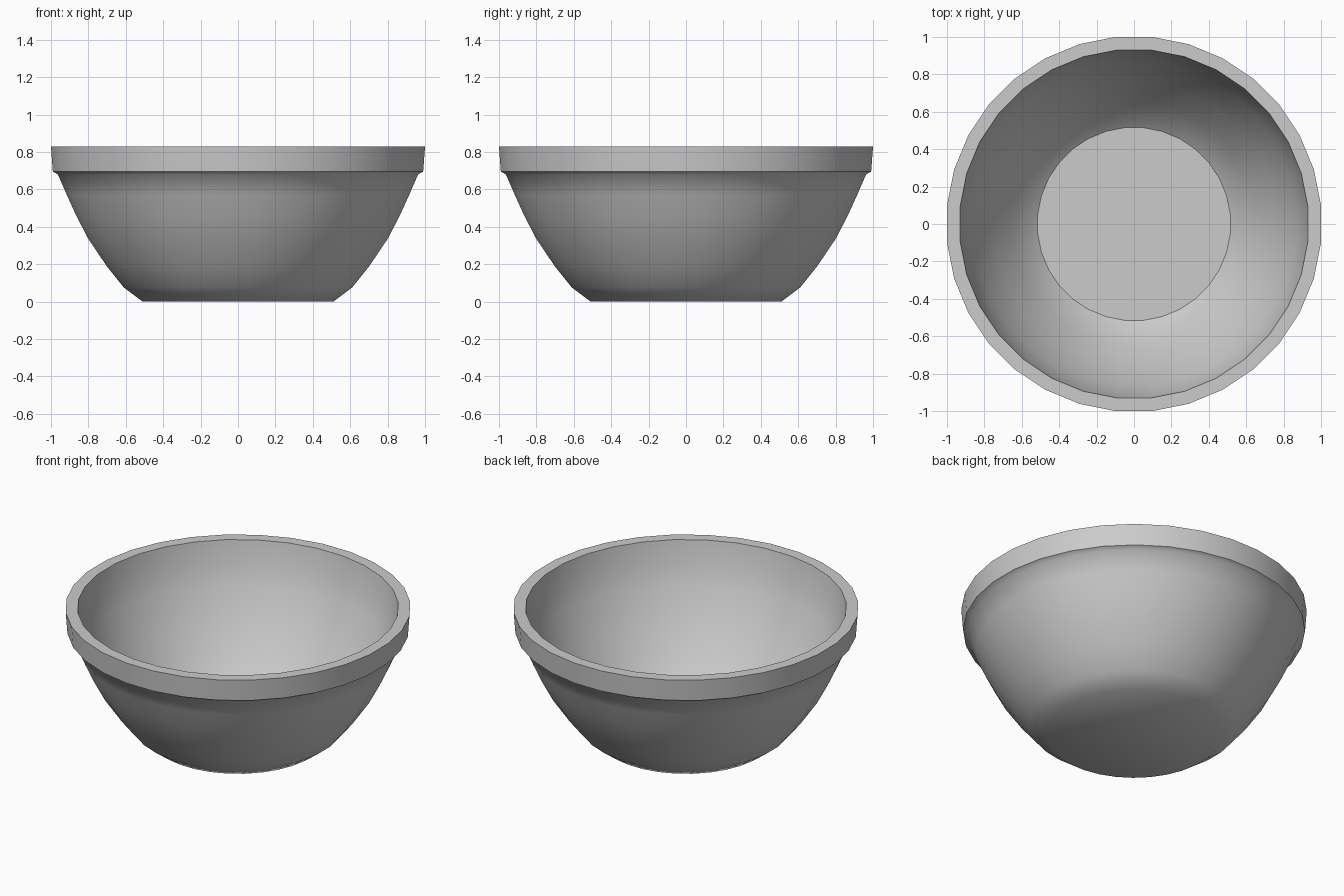
import bpy, bmesh, math

if "Cube" in bpy.data.objects:
    bpy.data.objects.remove(bpy.data.objects["Cube"])

SIDES = 32
FLAT = 1 / math.cos(math.pi / SIDES)   # flats, not corners, face the axes

# (radius, height): base, outer wall, lip, rim, inner wall, floor
profile = [
    (0.51, 0.0), (0.61, 0.075), (0.70, 0.187), (0.80, 0.335), (0.865, 0.46),
    (0.915, 0.57), (0.963, 0.68), (0.99, 0.695), (1.0, 0.83),
    (0.93, 0.83), (0.905, 0.68), (0.865, 0.57), (0.815, 0.46), (0.755, 0.345),
    (0.65, 0.19), (0.57, 0.09), (0.515, 0.045),
]

bm = bmesh.new()
rings = []
for r, z in profile:
    ring = []
    for i in range(SIDES):
        a = 2 * math.pi * (i + 0.5) / SIDES
        ring.append(bm.verts.new((r * FLAT * math.cos(a), r * FLAT * math.sin(a), z)))
    rings.append(ring)

# walls between neighbouring rings
for lo, hi in zip(rings, rings[1:]):
    for i in range(SIDES):
        j = (i + 1) % SIDES
        bm.faces.new((lo[i], lo[j], hi[j], hi[i]))

# underside and inner floor
bm.faces.new(rings[0][::-1])
floor = bm.faces.new(rings[-1])
bmesh.ops.recalc_face_normals(bm, faces=bm.faces)
for e in floor.edges:
    e.smooth = False

mesh = bpy.data.meshes.new("bowl")
bm.to_mesh(mesh)
bm.free()
bowl = bpy.data.objects.new("bowl", mesh)
bpy.context.collection.objects.link(bowl)
bpy.context.view_layer.objects.active = bowl
bowl.select_set(True)
bpy.ops.object.shade_smooth_by_angle(angle=math.radians(45), keep_sharp_edges=True)
